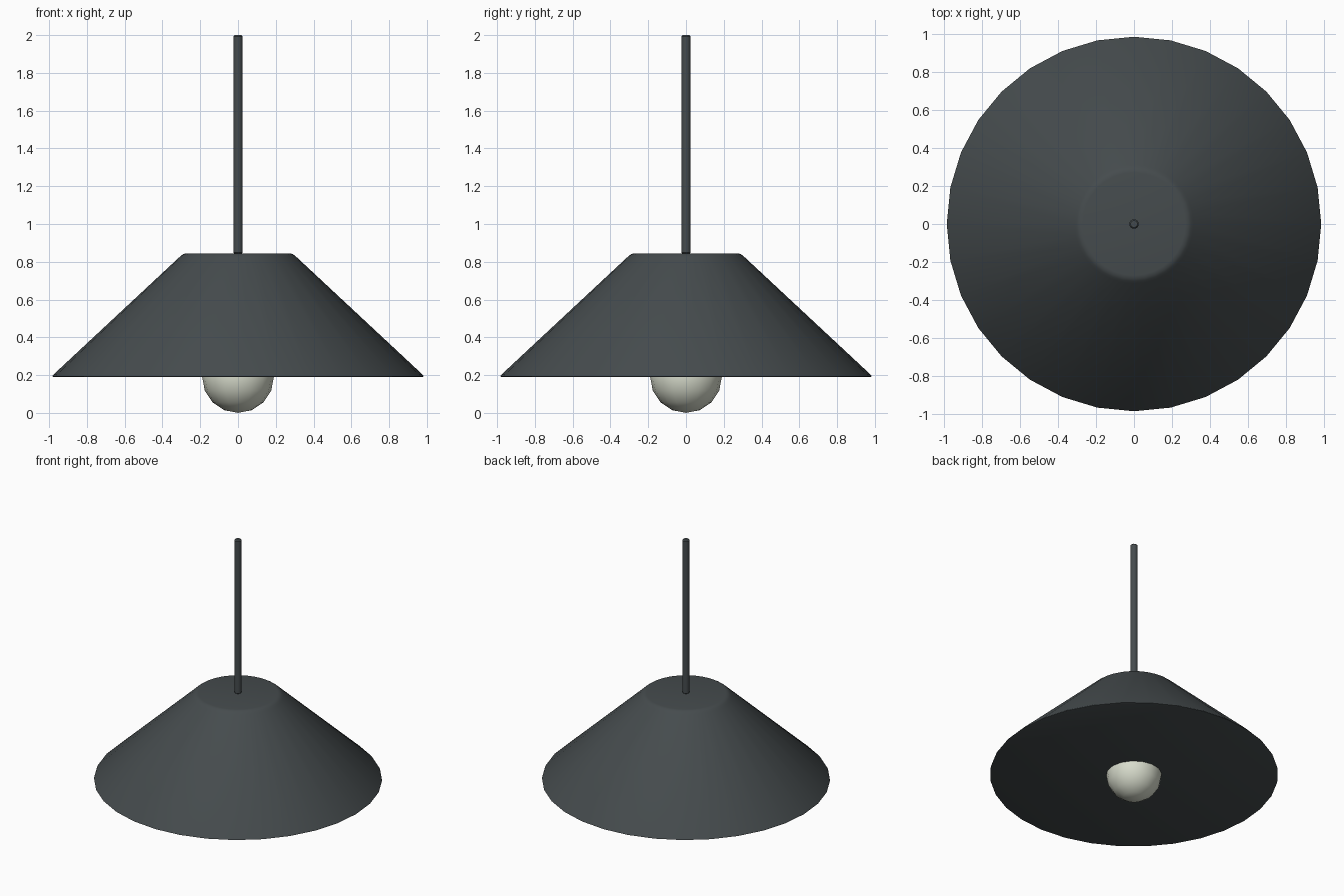
import bpy
import bmesh
from math import cos, sin, pi, radians

if "Cube" in bpy.data.objects:
    bpy.data.objects.remove(bpy.data.objects["Cube"])


def material(name, color):
    m = bpy.data.materials.new(name)
    m.diffuse_color = (*color, 1)
    m.use_nodes = True
    m.node_tree.nodes["Principled BSDF"].inputs["Base Color"].default_value = m.diffuse_color
    return m


def lathe(name, profile, segments, mat, angle=35):
    """Closed solid of revolution from (radius, z) points, bottom to top; radius 0 is a pole."""
    bm = bmesh.new()
    rings = []
    for r, z in profile:
        count = segments if r > 0 else 1
        rings.append([bm.verts.new((r * cos(2 * pi * i / segments),
                                    r * sin(2 * pi * i / segments), z))
                      for i in range(count)])
    for lo, hi in zip(rings, rings[1:]):
        for i in range(segments):
            j = (i + 1) % segments
            corners = [lo[i % len(lo)], lo[j % len(lo)], hi[j % len(hi)], hi[i % len(hi)]]
            bm.faces.new(list(dict.fromkeys(corners)))
    # flat end caps
    for ring in (rings[0], rings[-1]):
        if len(ring) > 1:
            bm.faces.new(ring)
    bmesh.ops.recalc_face_normals(bm, faces=bm.faces)
    mesh = bpy.data.meshes.new(name)
    bm.to_mesh(mesh)
    bm.free()
    mesh.materials.append(mat)
    obj = bpy.data.objects.new(name, mesh)
    bpy.context.collection.objects.link(obj)
    bpy.ops.object.select_all(action='DESELECT')
    obj.select_set(True)
    bpy.context.view_layer.objects.active = obj
    bpy.ops.object.shade_smooth_by_angle(angle=radians(angle))
    return obj


dark = material("dark_metal", (0.06, 0.071, 0.075))
cream = material("warm_glass", (0.68, 0.71, 0.60))

# conical shade, closed underneath, with a softened top edge
lathe("lamp_shade", [(0.975, 0.19), (0.983, 0.193), (0.978, 0.202), (0.312, 0.823),
                     (0.30, 0.834), (0.287, 0.842), (0.27, 0.845)], 32, dark)

# hanging rod with small chamfers
lathe("hanging_rod", [(0.018, 0.843), (0.025, 0.85), (0.025, 1.993), (0.018, 2.0)], 16, dark)

# bulb: low-poly sphere half sunk into the underside
R = 0.19
bulb = [(0, 0)]
bulb += [(R * sin(pi * k / 8), R - R * cos(pi * k / 8)) for k in range(1, 8)]
bulb += [(0, 2 * R)]
lathe("bulb", bulb, 16, cream)
